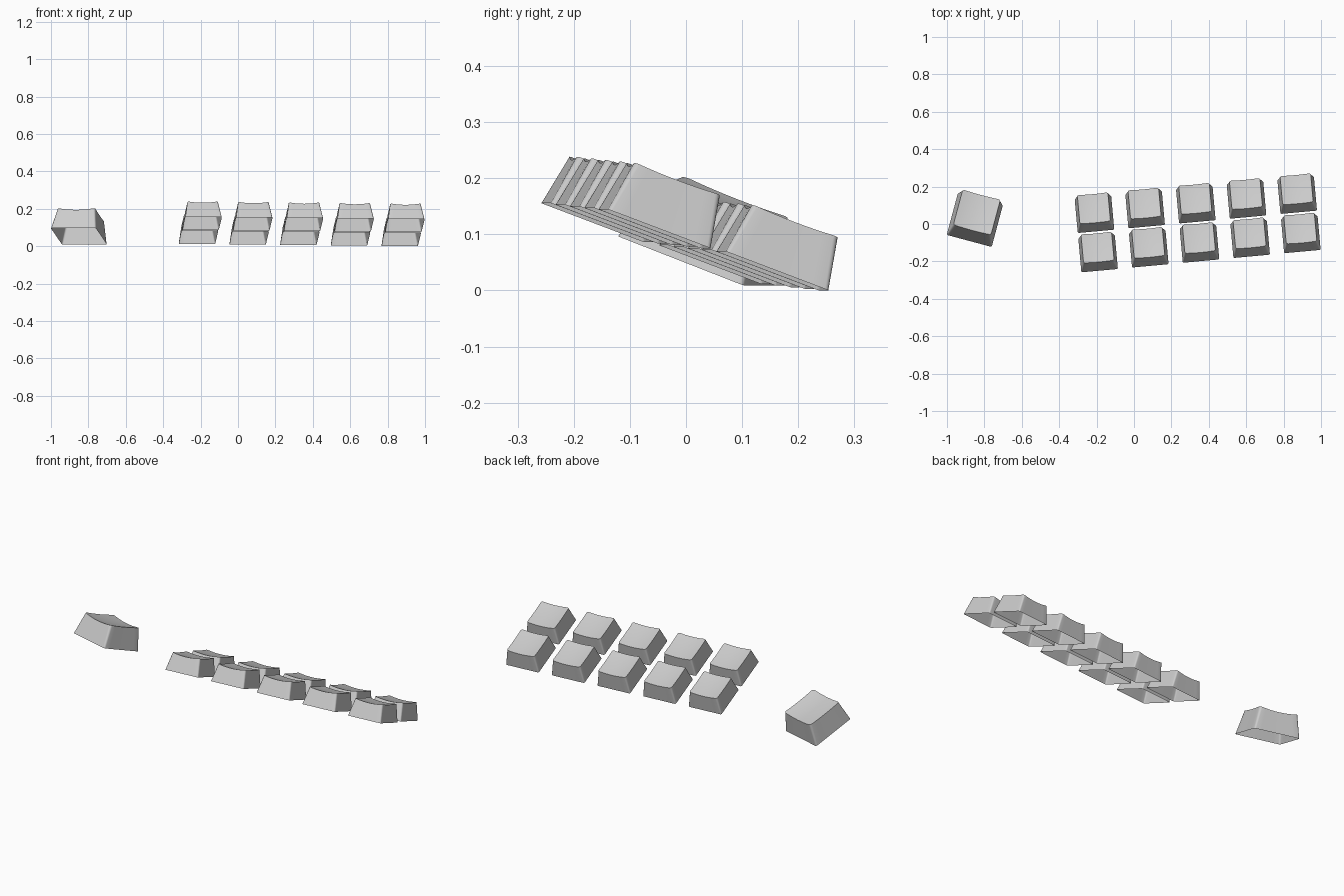
import bpy, bmesh, math
from mathutils import Matrix, Vector

if "Cube" in bpy.data.objects:
    bpy.data.objects.remove(bpy.data.objects["Cube"])

BASE, TOP, HEIGHT = 0.098, 0.082, 0.096   # half widths and height of a small cap
TILT = math.radians(-20.7)


def rounded_square(half, r, side=8, corner=4):
    """Outline points of a square with rounded corners, subdivided along its sides."""
    pts = []
    for q in range(4):
        turn = Matrix.Rotation(q * math.pi / 2, 2)
        c = half - r
        for i in range(corner + 1):
            a = math.pi / 2 * i / corner
            pts.append(turn @ Vector((c + r * math.cos(a), c + r * math.sin(a))))
        for i in range(1, side):
            pts.append(turn @ Vector((c - 2 * c * i / side, half)))
    return pts


def dish(x, y):
    """Height of the scooped top at a point."""
    return HEIGHT - 0.008 * (1 - (x / TOP) ** 2) - 0.003 * (1 - (y / TOP) ** 2)


def keycap_mesh():
    bm = bmesh.new()
    top = rounded_square(TOP, 0.010)
    rings = [[bm.verts.new((p.x, p.y, 0)) for p in rounded_square(BASE, 0.007)]]
    # scooped top made of shrinking rings
    for s in (1, 0.85, 0.65, 0.45, 0.2):
        rings.append([bm.verts.new((p.x * s, p.y * s, dish(p.x * s, p.y * s))) for p in top])
    n = len(top)
    for a, b in zip(rings, rings[1:]):
        for i in range(n):
            j = (i + 1) % n
            bm.faces.new((a[i], a[j], b[j], b[i]))
    mid = bm.verts.new((0, 0, dish(0, 0)))
    for i in range(n):
        bm.faces.new((rings[-1][i], rings[-1][(i + 1) % n], mid))
    me = bpy.data.meshes.new("keycap")
    bm.to_mesh(me)
    bm.free()
    me.shade_smooth()
    me.set_sharp_from_angle(angle=math.radians(32))
    return me


mesh = keycap_mesh()


def keycap(name, loc, yaw, scale=1.0):
    ob = bpy.data.objects.new(name, mesh)
    bpy.context.collection.objects.link(ob)
    ob.matrix_world = (Matrix.Translation(loc) @ Matrix.Rotation(math.radians(yaw), 4, 'Z')
                       @ Matrix.Rotation(TILT, 4, 'X') @ Matrix.Scale(scale, 4))


# two rows of five small caps
start = Vector((-0.192, -0.158, 0.121))
across = Vector((0.271, 0.0255, -0.0028))
back = Vector((-0.0195, 0.21, -0.075))
for row, label in enumerate(("front", "back")):
    for col in range(5):
        keycap(f"{label}_row_keycap_{col + 1}", start + across * col + back * row, 5.2)

# larger separate cap on the left
keycap("large_keycap", Vector((-0.851, 0.022, 0.053)), -15, 1.27)
